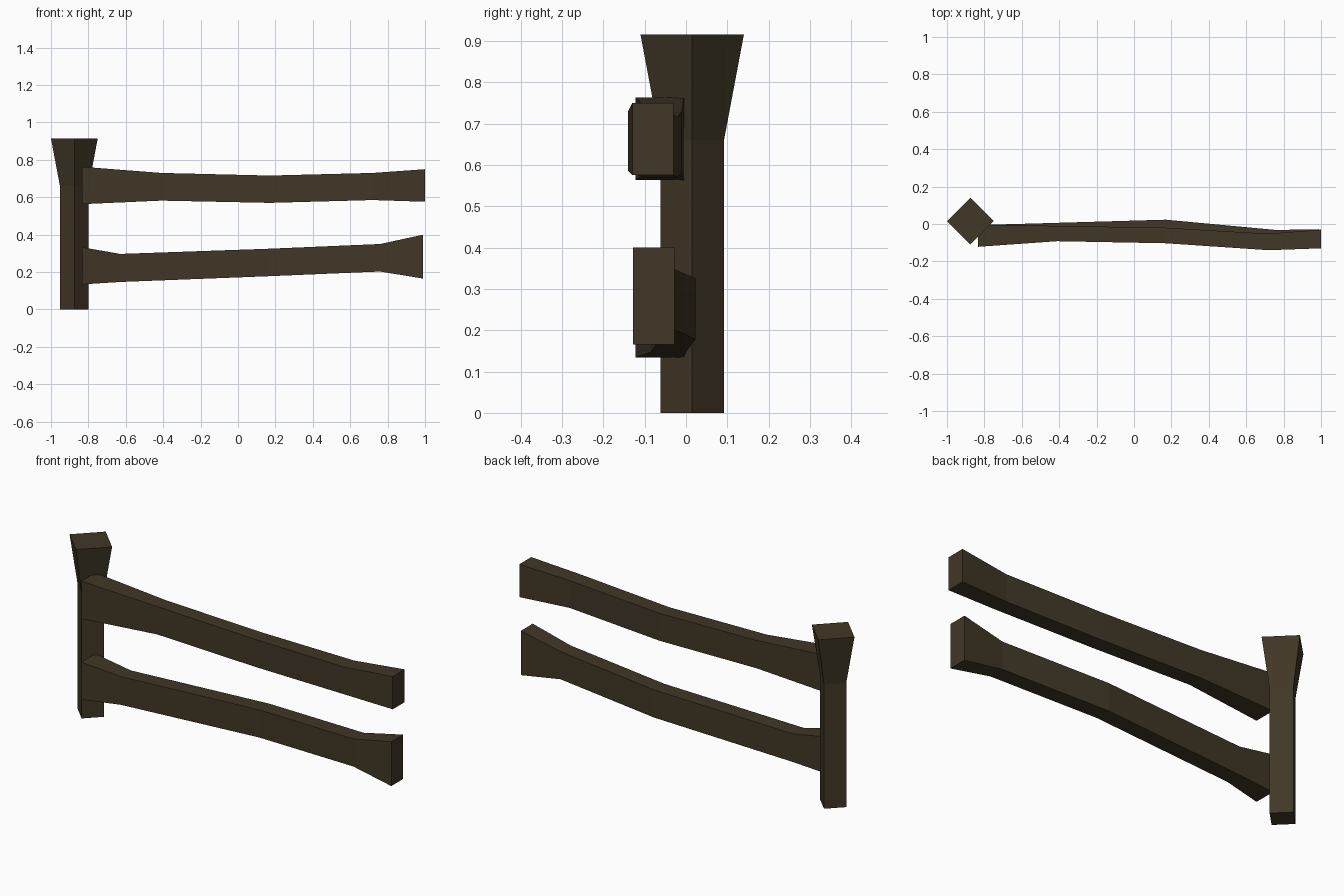
import bpy, math

if "Cube" in bpy.data.objects:
    bpy.data.objects.remove(bpy.data.objects["Cube"])

wood = bpy.data.materials.new("dark weathered wood")
wood.diffuse_color = (0.052, 0.038, 0.019, 1)
wood.use_nodes = True
wood.node_tree.nodes["Principled BSDF"].inputs["Base Color"].default_value = wood.diffuse_color


def loft(name, rings):
    """Skin a list of four-cornered rings into a closed, flat-shaded beam."""
    verts = [p for ring in rings for p in ring]
    last = 4 * (len(rings) - 1)
    faces = [(3, 2, 1, 0), tuple(range(last, last + 4))]
    for r in range(len(rings) - 1):
        for i in range(4):
            j = (i + 1) % 4
            faces.append((4 * r + i, 4 * r + j, 4 * r + 4 + j, 4 * r + 4 + i))
    mesh = bpy.data.meshes.new(name)
    mesh.from_pydata(verts, [], faces)
    mesh.materials.append(wood)
    obj = bpy.data.objects.new(name, mesh)
    bpy.context.collection.objects.link(obj)
    return obj


def diamond(z, r):
    return [(-0.875 + r * math.cos(a * math.pi / 2),
             0.015 + r * math.sin(a * math.pi / 2), z) for a in range(4)]


def section(x, y0, y1, z0, z1):
    return [(x, y0, z0), (x, y1, z0), (x, y1, z1), (x, y0, z1)]


# Post, turned 45 degrees, flaring at the top
loft("post", [diamond(0, 0.077), diamond(0.66, 0.077), diamond(0.915, 0.125)])

# Rails: x, front y, back y, bottom z, top z
rails = {
    "upper_rail": [(-0.835, -0.122, -0.005, 0.563, 0.763),
                   (-0.41, -0.092, -0.010, 0.582, 0.730),
                   (0.17, -0.103, -0.020, 0.570, 0.716),
                   (0.72, -0.140, -0.052, 0.585, 0.730),
                   (1.0, -0.130, -0.030, 0.576, 0.750)],
    "lower_rail": [(-0.835, -0.122, -0.005, 0.134, 0.333),
                   (-0.63, -0.085, 0.000, 0.147, 0.297),
                   (0.17, -0.062, 0.023, 0.178, 0.325),
                   (0.76, -0.117, -0.032, 0.203, 0.350),
                   (0.99, -0.128, -0.028, 0.165, 0.400)],
}
for name, stations in rails.items():
    loft(name, [section(*s) for s in stations])
